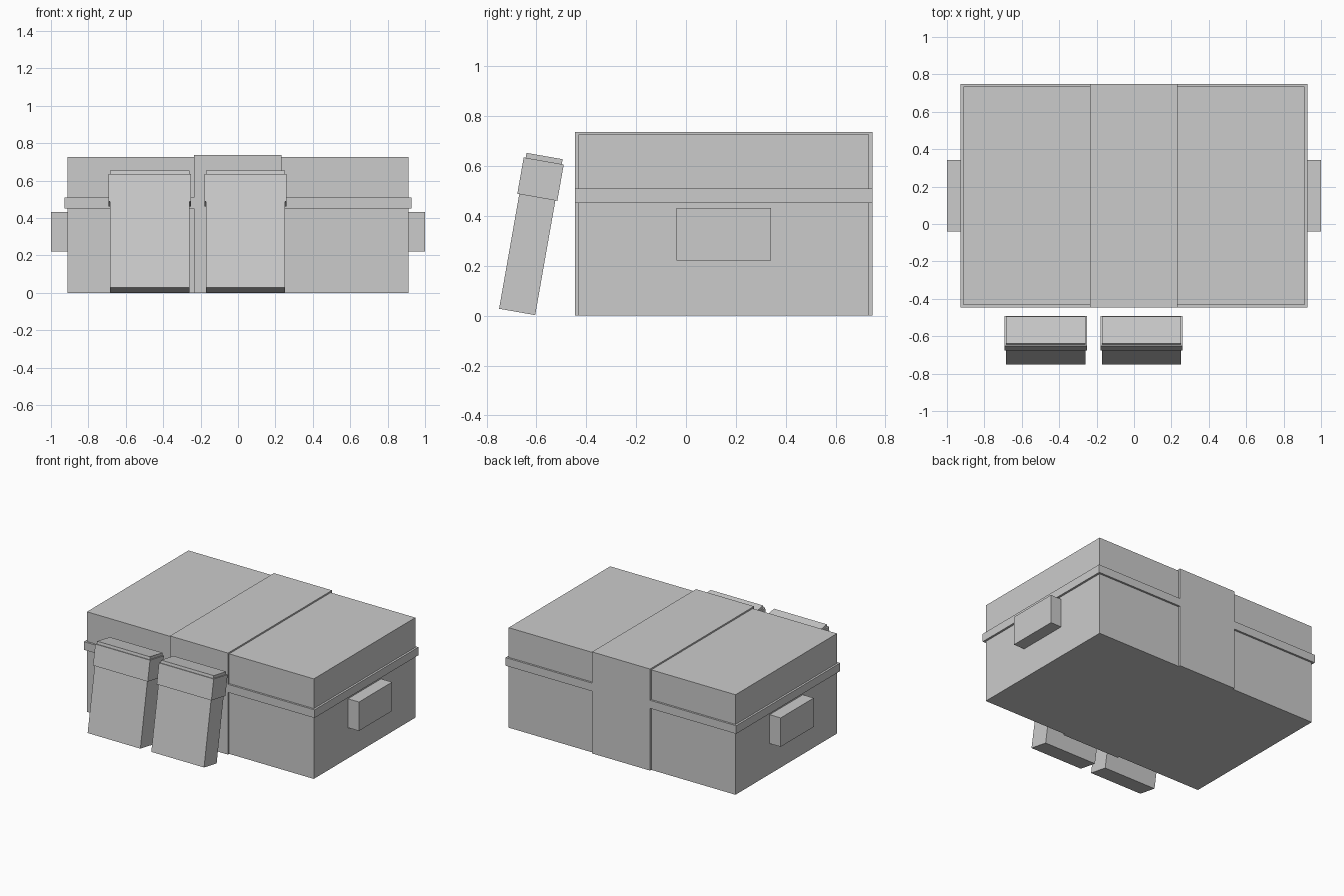
import bpy
import math
from mathutils import Matrix

if "Cube" in bpy.data.objects:
    bpy.data.objects.remove(bpy.data.objects["Cube"])

grey = bpy.data.materials.new("plain_grey")
grey.diffuse_color = (0.6, 0.6, 0.6, 1)
grey.use_nodes = True
grey.node_tree.nodes["Principled BSDF"].inputs["Base Color"].default_value = grey.diffuse_color


def box(name, lo, hi, matrix=None):
    """Axis-aligned box between two corners, optionally moved by a matrix."""
    bpy.ops.mesh.primitive_cube_add(size=1)
    ob = bpy.context.object
    ob.name = name
    size = [h - l for l, h in zip(lo, hi)]
    centre = [(h + l) / 2 for l, h in zip(lo, hi)]
    ob.data.transform(Matrix.Translation(centre) @ Matrix.Diagonal((*size, 1)))
    if matrix is not None:
        ob.matrix_world = matrix
    ob.data.materials.append(grey)
    return ob


# Chest body with the raised strap and the rim band around it
CY = 0.151
box("chest_body", (-0.912, CY - 0.583, 0), (0.912, CY + 0.583, 0.727))
box("centre_strap", (-0.235, CY - 0.597, 0), (0.232, CY + 0.597, 0.738))
box("rim_band", (-0.927, CY - 0.597, 0.452), (0.927, CY + 0.597, 0.511))

# Side handles
for side, a, b in (("left", -1.0, -0.9), ("right", 0.9, 1.0)):
    box(side + "_handle", (a, CY - 0.19, 0.222), (b, CY + 0.19, 0.432))

# Two packs leaning back towards the chest front
for side, x in (("left", -0.472), ("right", 0.04)):
    lean = Matrix.Translation((x, -0.75, 0.028)) @ Matrix.Rotation(math.radians(-10), 4, "X")
    box(side + "_pack", (-0.212, 0, 0), (0.212, 0.147, 0.635), lean)
    box(side + "_pack_cap", (-0.22, -0.008, 0.467), (0.22, 0.155, 0.615), lean)
